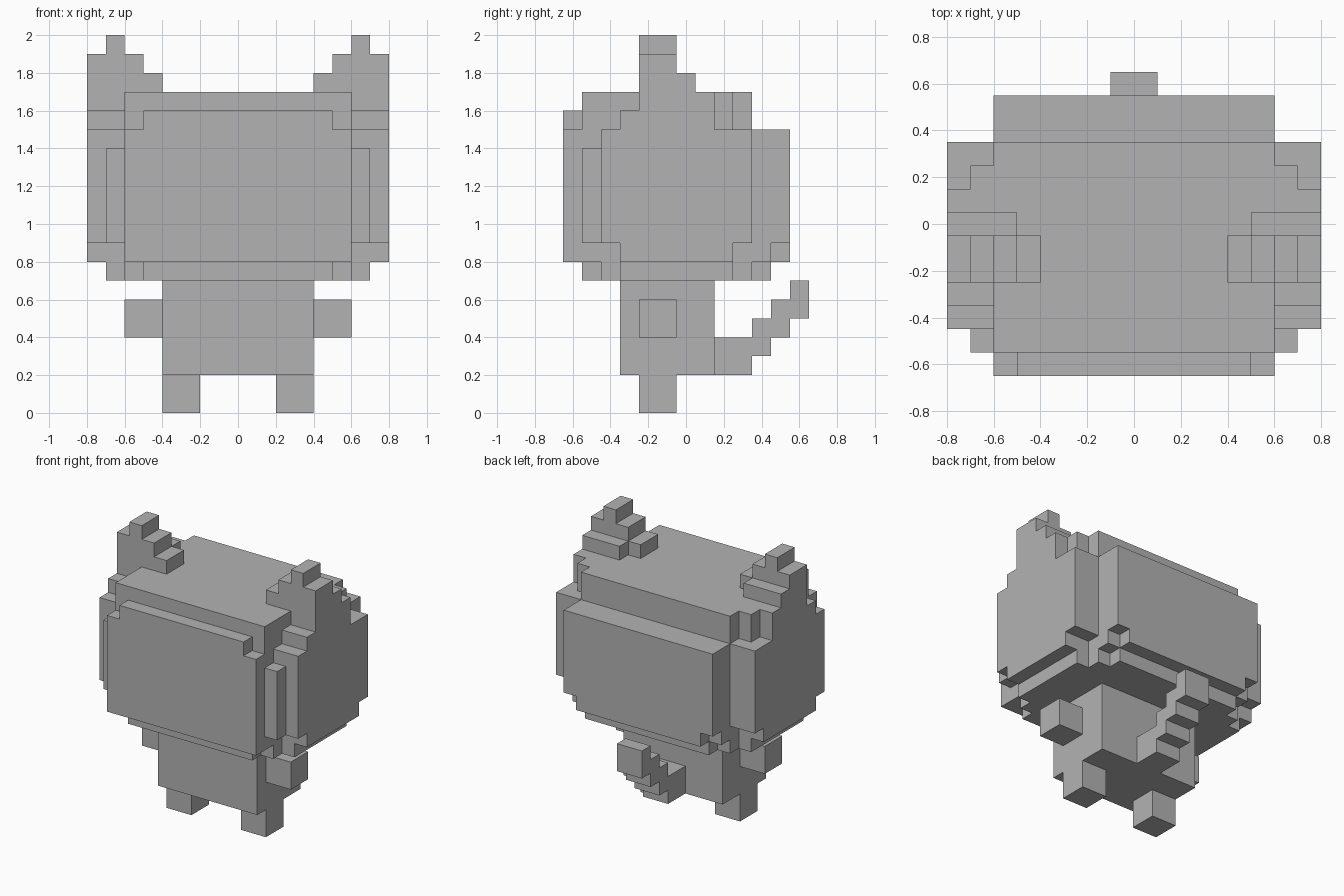
import bpy
import bmesh
from mathutils import Vector

STEP = 0.1                       # edge of one block
ORIGIN = Vector((0, -0.65, 0))   # grid corner: x is centred, y counts from the front

cube = bpy.data.objects.get("Cube")
if cube:
    bpy.data.objects.remove(cube, do_unlink=True)

grey = bpy.data.materials.new("plain_grey")
grey.use_nodes = True
grey.diffuse_color = (0.45, 0.45, 0.45, 1)
grey.node_tree.nodes["Principled BSDF"].inputs["Base Color"].default_value = grey.diffuse_color

blocks = {}  # grid cell -> part name


def fill(name, xs, ys, zs, paired=False):
    """Fill a box of cells on the left half and its mirror image on the right."""
    left, right = ("left_" + name, "right_" + name) if paired else (name, name)
    for x in range(*xs):
        for y in range(*ys):
            for z in range(*zs):
                blocks.setdefault((x, y, z), left)
                blocks.setdefault((-1 - x, y, z), right)


# Head: core, then front and back plates
fill("head", (0, 6), (1, 10), (8, 17))
fill("head", (0, 6), (0, 1), (8, 15))
fill("head", (0, 5), (0, 1), (15, 16))
fill("head", (0, 6), (10, 12), (9, 15))
fill("head", (0, 6), (10, 11), (8, 9))
fill("head", (0, 5), (11, 12), (8, 9))

# Stepped chin layer under the head
for width, front, back in ((7, 3, 9), (6, 2, 10), (5, 1, 11)):
    fill("head", (0, width), (front, back), (7, 8))

# Cheeks, stepping up towards the ears
fill("cheek", (6, 8), (3, 9), (8, 9), True)
fill("cheek", (6, 8), (2, 10), (9, 15), True)
fill("cheek", (6, 8), (3, 8), (15, 16), True)
fill("cheek", (6, 8), (4, 8), (16, 17), True)
fill("cheek", (6, 7), (8, 9), (15, 17), True)
fill("cheek", (6, 7), (1, 2), (9, 14), True)

# Ears: a row of columns with a low step behind
for x, top in zip(range(4, 8), (18, 19, 20, 19)):
    fill("ear", (x, x + 1), (4, 6), (17, top), True)
fill("ear", (5, 8), (6, 7), (17, 18), True)

# Body, arms and legs
fill("body", (0, 4), (3, 8), (2, 7))
fill("arm", (4, 6), (4, 6), (4, 6), True)
fill("leg", (2, 4), (4, 6), (0, 2), True)

# Tail rising in steps
fill("tail", (0, 1), (8, 10), (2, 4))
for i in range(3):
    fill("tail", (0, 1), (10 + i, 11 + i), (3 + i, 5 + i))


def build(name):
    """Make a mesh of the outward faces of one part."""
    bm = bmesh.new()
    for cell in [c for c, owner in blocks.items() if owner == name]:
        for axis in range(3):
            for sign in (-1, 1):
                normal = Vector((0, 0, 0))
                normal[axis] = sign
                if tuple(int(a + b) for a, b in zip(cell, normal)) in blocks:
                    continue
                u = Vector((0, 0, 0))
                u[(axis + 1) % 3] = 1
                v = normal.cross(u)
                centre = Vector(cell) + Vector((0.5, 0.5, 0.5)) + normal / 2
                corners = (-u - v, u - v, u + v, v - u)
                bm.faces.new([bm.verts.new(ORIGIN + (centre + c / 2) * STEP) for c in corners])
    bmesh.ops.remove_doubles(bm, verts=bm.verts, dist=STEP / 100)
    mesh = bpy.data.meshes.new(name)
    bm.to_mesh(mesh)
    bm.free()
    mesh.materials.append(grey)
    bpy.context.collection.objects.link(bpy.data.objects.new(name, mesh))


for part in sorted(set(blocks.values())):
    build(part)
